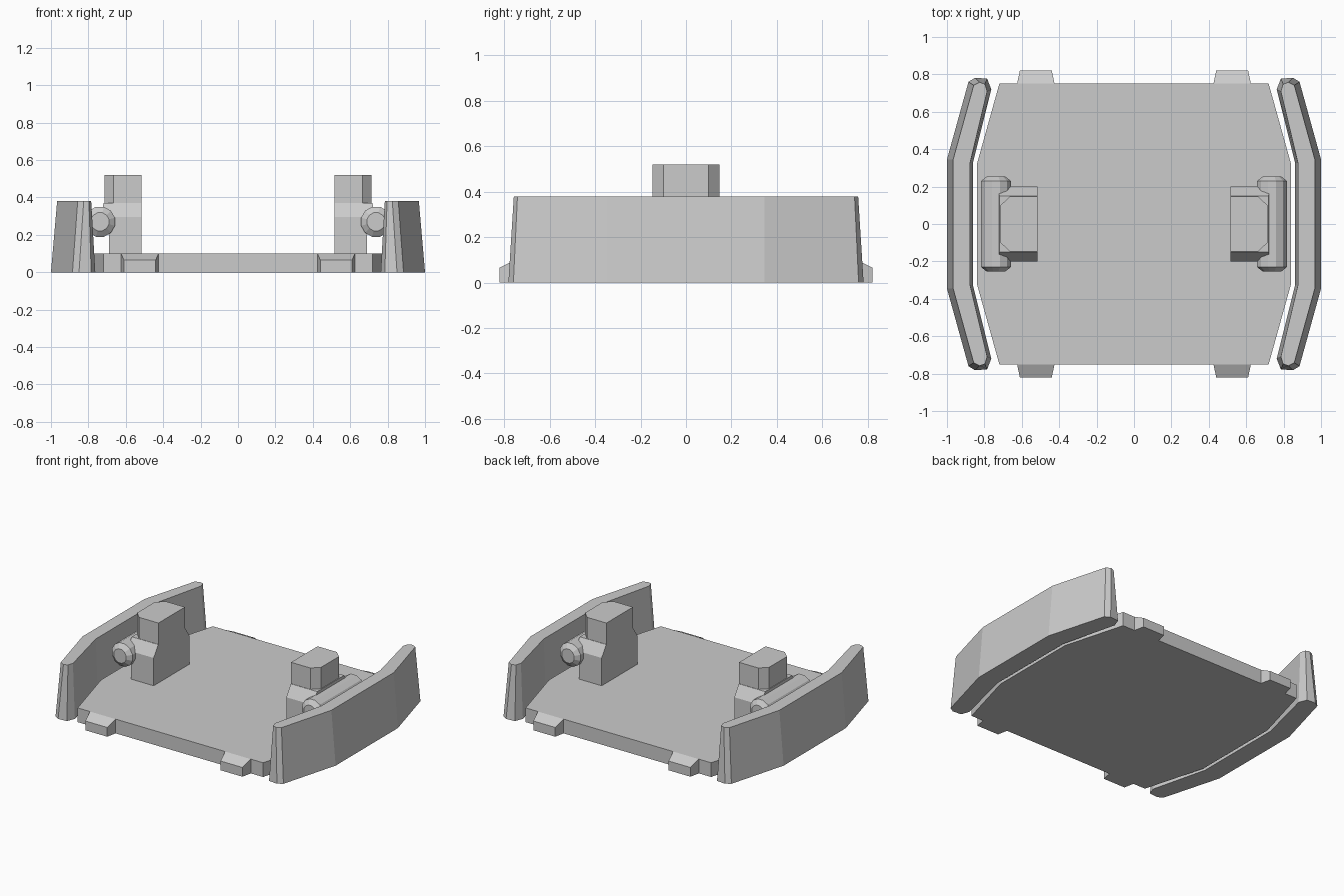
import bpy, bmesh, math
from mathutils import Matrix, Vector

if "Cube" in bpy.data.objects:
    bpy.data.objects.remove(bpy.data.objects["Cube"])

grey = bpy.data.materials.new("light grey")
grey.diffuse_color = (0.6, 0.6, 0.6, 1)
grey.use_nodes = True
grey.node_tree.nodes["Principled BSDF"].inputs["Base Color"].default_value = grey.diffuse_color


def finish(name, bm):
    bmesh.ops.recalc_face_normals(bm, faces=bm.faces)
    me = bpy.data.meshes.new(name)
    bm.to_mesh(me)
    bm.free()
    me.materials.append(grey)
    ob = bpy.data.objects.new(name, me)
    bpy.context.collection.objects.link(ob)
    return ob


def loft(name, loops):
    """Skin a list of equal-length 3D loops and cap both ends."""
    bm = bmesh.new()
    rings = [[bm.verts.new(p) for p in loop] for loop in loops]
    n = len(rings[0])
    for a, b in zip(rings, rings[1:]):
        for i in range(n):
            j = (i + 1) % n
            bm.faces.new((a[i], a[j], b[j], b[i]))
    bm.faces.new(rings[0])
    bm.faces.new(rings[-1])
    return finish(name, bm)


def at_z(pts, z):
    return [(x, y, z) for x, y in pts]


def fold_y(half):
    """Close a half outline (y > 0) with its reflection in y."""
    return half + [(x, -y) for x, y in reversed(half)]


def mirrored(ob, y=False):
    m = ob.modifiers.new("mirror", 'MIRROR')
    m.use_axis = (True, y, False)
    return ob


# Floor plate
plate = [(0.84, 0.32), (0.72, 0.75), (-0.72, 0.75), (-0.84, 0.32)]
plate = fold_y(plate)
loft("floor_plate", [at_z(plate, 0), at_z(plate, 0.10)])

# Four sloped edge tabs
tab = loft("edge_tab", [
    [(0.425, 0.74, 0), (0.625, 0.74, 0), (0.625, 0.74, 0.10), (0.425, 0.74, 0.10)],
    [(0.425, 0.75, 0), (0.625, 0.75, 0), (0.625, 0.75, 0.10), (0.425, 0.75, 0.10)],
    [(0.44, 0.822, 0), (0.61, 0.822, 0), (0.61, 0.822, 0.065), (0.44, 0.822, 0.065)]])
mirrored(tab, y=True)

# Bent side walls, tapering towards the top
bottom = [(1.0, 0.345), (0.885, 0.76), (0.85, 0.782), (0.785, 0.777), (0.763, 0.72), (0.862, 0.325)]
top = [(0.967, 0.345), (0.857, 0.742), (0.825, 0.758), (0.797, 0.748), (0.785, 0.71), (0.877, 0.325)]


def wall_loop(half, z):
    n = len(half)
    return [(x, y, z) for x, y in half] + [(x, -y, z) for x, y in reversed(half)]


bm = bmesh.new()
low = [bm.verts.new(p) for p in wall_loop(bottom, 0)]
high = [bm.verts.new(p) for p in wall_loop(top, 0.38)]
n = len(low)
for i in range(n):
    j = (i + 1) % n
    bm.faces.new((low[i], low[j], high[j], high[i]))
for ring in (low, high):  # caps split into end, arm and middle pieces
    bm.faces.new((ring[0], ring[5], ring[6], ring[11]))
    bm.faces.new(ring[0:6])
    bm.faces.new(ring[6:12])
mirrored(finish("side_wall", bm))

# Pivot blocks with sloped shoulders, undercut below the pin
levels = [(0.09, 0.69, 0.20), (0.20, 0.69, 0.20), (0.25, 0.725, 0.20),
          (0.295, 0.725, 0.20), (0.37, 0.72, 0.15)]
block = loft("pivot_block", [
    [(0.515, -y, z), (x, -y, z), (x, y, z), (0.515, y, z)] for z, x, y in levels])
mirrored(block)

# Upper blocks with clipped outer corners
cap = fold_y([(0.515, 0.147), (0.665, 0.147), (0.715, 0.098)])
mirrored(loft("upper_block", [at_z(cap, 0.36), at_z(cap, 0.52)]))

# Pivot pins with chamfered ends
rings = [(-0.255, 0.05), (-0.23, 0.083), (0.23, 0.083), (0.255, 0.05)]
pin = loft("pivot_pin", [
    [(0.738 + r * math.cos(math.tau * (i + 0.5) / 12), y,
      0.27 + r * math.sin(math.tau * (i + 0.5) / 12)) for i in range(12)]
    for y, r in rings])
mirrored(pin)
